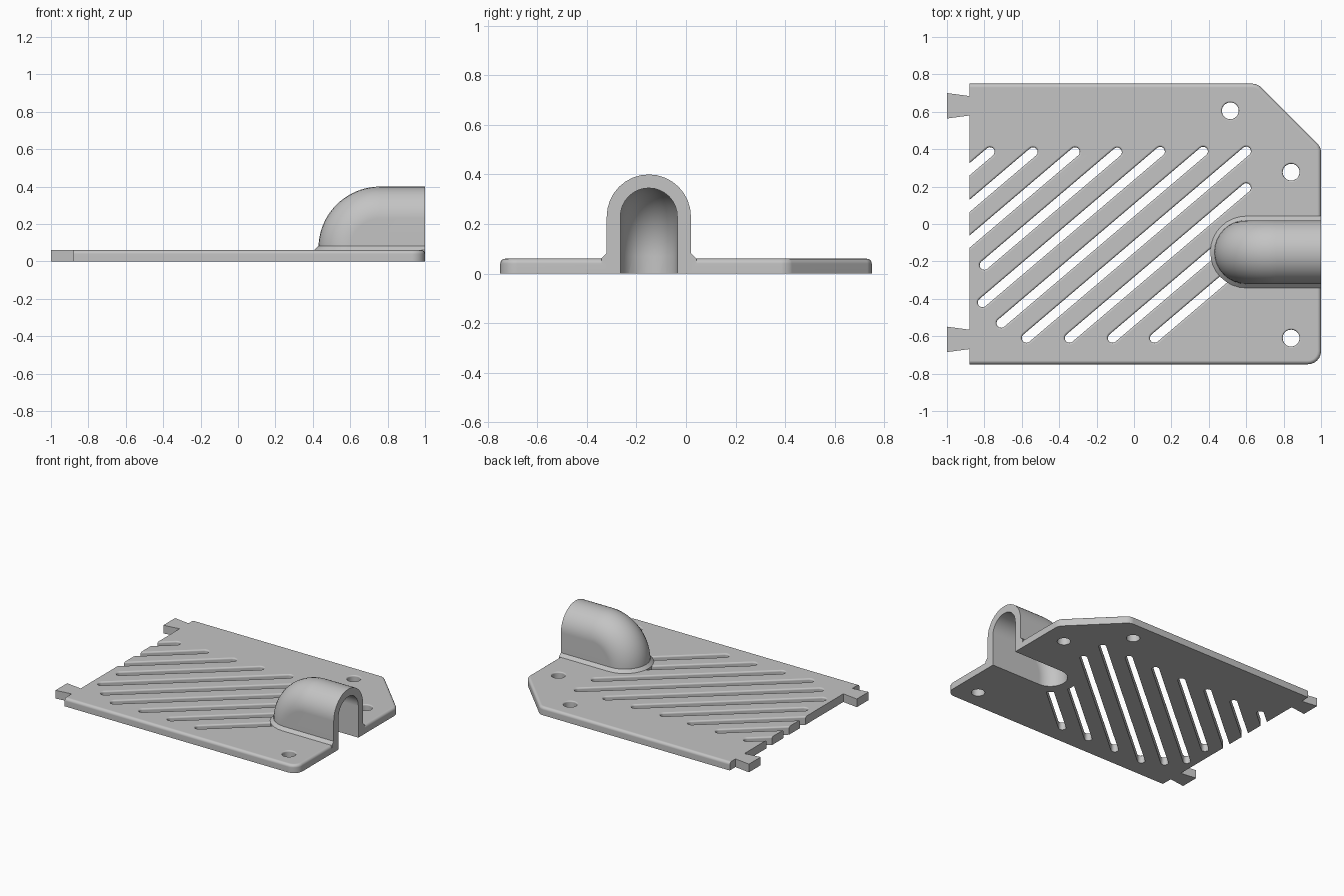
import bpy, bmesh, math
from mathutils import Vector

if "Cube" in bpy.data.objects:
    bpy.data.objects.remove(bpy.data.objects["Cube"])

THICK = 0.06
DUCT_Y = -0.15
BEND_X, BEND_Z, BEND_R = 0.76, 0.07, 0.16
SLOPE = 0.85

grey = bpy.data.materials.new("light_grey")
grey.use_nodes = True
grey.diffuse_color = (0.55, 0.55, 0.55, 1)
grey.node_tree.nodes["Principled BSDF"].inputs["Base Color"].default_value = (0.55, 0.55, 0.55, 1)


def finish(name, bm):
    bmesh.ops.recalc_face_normals(bm, faces=bm.faces)
    mesh = bpy.data.meshes.new(name)
    bm.to_mesh(mesh)
    bm.free()
    mesh.materials.append(grey)
    obj = bpy.data.objects.new(name, mesh)
    bpy.context.collection.objects.link(obj)
    return obj


def combine(target, other, operation):
    mod = target.modifiers.new("combine", 'BOOLEAN')
    mod.operation = operation
    mod.solver = 'EXACT'
    mod.object = other
    bpy.context.view_layer.objects.active = target
    bpy.ops.object.modifier_apply(modifier=mod.name)
    bpy.data.objects.remove(other)


def loft_rings(bm, rings):
    for a, b in zip(rings, rings[1:]):
        for i in range(len(a)):
            j = (i + 1) % len(a)
            bm.faces.new((a[i], a[j], b[j], b[i]))
    bm.faces.new(rings[0])
    bm.faces.new(rings[-1])


def stadium(name, start, end, levels, steps=10, flat_end=False):
    """Round-ended prism from start to end, with a radius for each height."""
    bm = bmesh.new()
    start, end = Vector(start), Vector(end)
    d = end - start
    heading = math.atan2(d.y, d.x)
    rings = []
    for z, r in levels:
        ring = []
        for centre, turn, n in ((end, -0.5, 1 if flat_end else steps), (start, 0.5, steps)):
            for i in range(n + 1):
                if d.length == 0 and i == n:
                    continue
                a = heading + math.pi * (turn + i / n)
                ring.append(bm.verts.new((centre.x + r * math.cos(a), centre.y + r * math.sin(a), z)))
        rings.append(ring)
    loft_rings(bm, rings)
    return finish(name, bm)


def cut_levels(r, lip):
    """Straight hole wall that flares in a rounded lip at the top face."""
    levels = [(-0.1, r)]
    for i in range(5):
        a = math.pi / 2 * i / 4
        levels.append((THICK - lip + lip * math.sin(a), r + lip * (1 - math.cos(a))))
    return levels + [(0.1, r + lip)]


def duct(name, r, x_end, z_bottom, arc=16, bend=20):
    """Half-round elbow with flat side walls running down to z_bottom."""
    bm = bmesh.new()
    stations = [(BEND_X, z_bottom, 0)]
    stations += [(BEND_X, BEND_Z, math.pi / 2 * i / bend) for i in range(bend + 1)]
    stations.append((x_end, BEND_Z, math.pi / 2))
    rows = []
    for cx, cz, t in stations:
        row = []
        for k in range(arc + 1):
            p = math.pi * (k / arc - 0.5)
            reach = BEND_R + r * math.cos(p)
            row.append(bm.verts.new((cx - reach * math.cos(t), DUCT_Y + r * math.sin(p),
                                     cz + reach * math.sin(t))))
        rows.append(row)
    for a, b in zip(rows, rows[1:]):
        for k in range(arc):
            bm.faces.new((a[k], a[k + 1], b[k + 1], b[k]))
    low = [bm.verts.new((x_end, DUCT_Y + s * r, z_bottom)) for s in (-1, 1)]
    bm.faces.new([row[0] for row in rows] + [low[0]])
    bm.faces.new([row[-1] for row in rows] + [low[1]])
    bm.faces.new(rows[0] + [low[1], low[0]])
    bm.faces.new(rows[-1] + [low[1], low[0]])
    return finish(name, bm)


# Plate outline with two dovetail tabs on the left edge
LEFT = -0.88
outline = [(LEFT, -0.75), (1, -0.75), (1, 0.41), (0.66, 0.75), (LEFT, 0.75)]
for tab_y in (0.632, -0.617):
    outline += [(LEFT, tab_y + 0.052), (-1, tab_y + 0.068), (-1, tab_y - 0.068), (LEFT, tab_y - 0.052)]
bm = bmesh.new()
verts = [bm.verts.new((x, y, 0)) for x, y in outline]
bm.faces.new(verts)
for v, size in ((verts[1], 0.07), (verts[2], 0.025), (verts[3], 0.025)):
    bmesh.ops.bevel(bm, geom=[v], offset=size, segments=6, profile=0.5, affect='VERTICES')
face = bm.faces[:][0]
top = bmesh.ops.extrude_face_region(bm, geom=[face], use_keep_orig=True)
bmesh.ops.translate(bm, vec=(0, 0, THICK), verts=[g for g in top["geom"] if isinstance(g, bmesh.types.BMVert)])
bmesh.ops.recalc_face_normals(bm, faces=bm.faces)
rim = [e for e in bm.edges if all(v.co.z > 0.01 for v in e.verts)
       and max(v.co.x for v in e.verts) > LEFT + 0.01]
bmesh.ops.bevel(bm, geom=rim, offset=0.02, segments=4, profile=0.5, affect='EDGES')
plate = finish("vent_plate", bm)

# Diagonal slots: bottom end and the x where the top end stops
slots = [(-1.0, 0.19, -0.77), (-1.0, -0.006, -0.54), (-1.0, -0.197, -0.315),
         (-0.8, -0.22, -0.09), (-0.81, -0.42, 0.14), (-0.71, -0.53, 0.37),
         (-0.575, -0.61, 0.6), (-0.345, -0.61, 0.6), (-0.115, -0.61, 0.47), (0.11, -0.61, 0.53)]
for x, y, x_top in slots:
    combine(plate, stadium("slot_cutter", (x, y), (x_top, y + SLOPE * (x_top - x)),
                           cut_levels(0.025, 0.011)), 'DIFFERENCE')

# Screw holes
for x, y in ((0.515, 0.605), (0.84, 0.277), (0.84, -0.61)):
    combine(plate, stadium("hole_cutter", (x, y), (x, y), cut_levels(0.045, 0.009), 16), 'DIFFERENCE')

# Cable duct with a sloped foot, then its hollow
cap_x = BEND_X - BEND_R
foot = stadium("duct_foot", (cap_x, DUCT_Y), (1, DUCT_Y),
               [(0, 0.192), (THICK, 0.192), (0.082, 0.17)], 16, flat_end=True)
combine(plate, foot, 'UNION')
combine(plate, duct("duct_shell", 0.17, 1, 0), 'UNION')
combine(plate, duct("duct_hollow", 0.115, 1.1, -0.1), 'DIFFERENCE')

# Smooth rounded surfaces, keep hard edges
bpy.ops.object.select_all(action='DESELECT')
plate.select_set(True)
bpy.context.view_layer.objects.active = plate
bpy.ops.object.shade_smooth_by_angle(angle=math.radians(30))
weighted = plate.modifiers.new("weighted_normals", 'WEIGHTED_NORMAL')
weighted.keep_sharp = True
